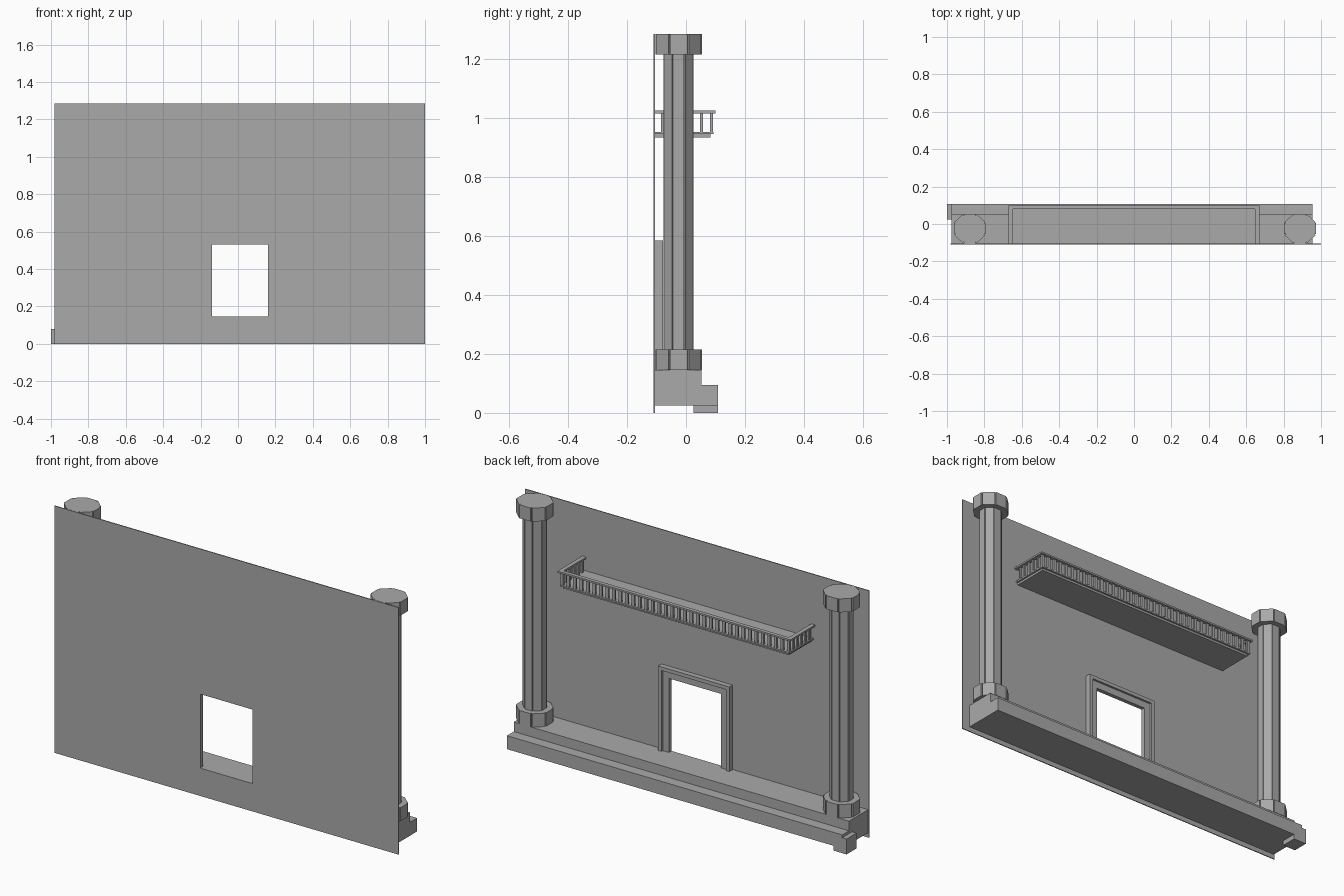
import bpy, bmesh
from math import cos, sin, pi, tan

cube = bpy.data.objects.get("Cube")
if cube:
    bpy.data.objects.remove(cube)

stone = bpy.data.materials.new("grey stone")
stone.use_nodes = True
GREY = (0.4, 0.4, 0.4, 1)
stone.diffuse_color = GREY
stone.node_tree.nodes["Principled BSDF"].inputs["Base Color"].default_value = GREY


def finish(name, bm):
    bmesh.ops.recalc_face_normals(bm, faces=bm.faces)
    mesh = bpy.data.meshes.new(name)
    bm.to_mesh(mesh)
    bm.free()
    mesh.materials.append(stone)
    obj = bpy.data.objects.new(name, mesh)
    bpy.context.collection.objects.link(obj)
    return obj


def add_prism(bm, points, direction):
    """Extrude a closed outline along a direction."""
    face = bm.faces.new([bm.verts.new(p) for p in points])
    grown = bmesh.ops.extrude_face_region(bm, geom=[face], use_keep_orig=True)
    verts = [g for g in grown["geom"] if isinstance(g, bmesh.types.BMVert)]
    bmesh.ops.translate(bm, verts=verts, vec=direction)


def add_box(bm, x, y, z):
    add_prism(bm, [(x[0], y[0], z[0]), (x[1], y[0], z[0]),
                   (x[1], y[1], z[0]), (x[0], y[1], z[0])], (0, 0, z[1] - z[0]))


def box(name, x, y, z):
    bm = bmesh.new()
    add_box(bm, x, y, z)
    return finish(name, bm)


BACK = -0.105            # rear face of the thin wall
DOOR = (-0.14, 0.16)
FLOOR, DOOR_TOP = 0.145, 0.53

# Thin wall with a door opening: one ring of faces, then thickness
bm = bmesh.new()
xs, zs = (-0.98, *DOOR, 1.0), (0, FLOOR, DOOR_TOP, 1.285)
grid = [[bm.verts.new((x, -0.11, z)) for z in zs] for x in xs]
for i in range(3):
    for j in range(3):
        if (i, j) != (1, 1):
            bm.faces.new((grid[i][j], grid[i + 1][j],
                          grid[i + 1][j + 1], grid[i][j + 1]))
grown = bmesh.ops.extrude_face_region(bm, geom=bm.faces[:], use_keep_orig=True)
bmesh.ops.translate(bm, vec=(0, BACK + 0.11, 0), verts=[
    g for g in grown["geom"] if isinstance(g, bmesh.types.BMVert)])
finish("wall", bm)

# Stepped plinth with a small hanging block at one end
bm = bmesh.new()
outline = [(BACK, 0.025), (0.108, 0.025), (0.108, 0.095),
           (0.052, 0.095), (0.052, FLOOR), (BACK, FLOOR)]
add_prism(bm, [(-0.975, y, z) for y, z in outline], (1.93, 0, 0))
finish("plinth", bm)
box("plinth_end_block", (-1.0, -0.925), (0.025, 0.108), (0, 0.08))


# Door surround made of two stepped bands
def door_band(name, inner, outer, depth):
    def arch(offset, order):
        left, right = DOOR[0] - offset, DOOR[1] + offset
        pts = [(left, FLOOR), (left, DOOR_TOP + offset),
               (right, DOOR_TOP + offset), (right, FLOOR)]
        return pts[::order]
    band = bmesh.new()
    pts = arch(outer, 1) + arch(inner, -1)
    add_prism(band, [(x, BACK, z) for x, z in pts], (0, depth, 0))
    finish(name, band)


door_band("door_frame_inner", 0.0, 0.036, 0.016)
door_band("door_frame_outer", 0.036, 0.055, 0.027)


# Columns: eight flat sides with a narrow notch at each corner
def notched_outline(cx, cy, apothem, z):
    half = apothem * tan(pi / 8) * 0.9
    pts = []
    for k in range(8):
        a = k * pi / 4
        for t in (-half, half):
            pts.append((apothem * cos(a) - t * sin(a),
                        apothem * sin(a) + t * cos(a)))
        b = a + pi / 8
        pts.append((apothem * 0.96 * cos(b), apothem * 0.96 * sin(b)))
    return [(cx + 1.08 * px, cy + py, z) for px, py in pts]


for side, cx in (("right", -0.878), ("left", 0.888)):
    for part, r, low, high in (("base", 0.079, FLOOR, 0.215),
                               ("shaft", 0.051, 0.215, 1.215),
                               ("capital", 0.079, 1.215, 1.285)):
        bm = bmesh.new()
        add_prism(bm, notched_outline(cx, -0.025, r, low), (0, 0, high - low))
        finish(f"{side}_column_{part}", bm)

# Balcony floor with a chamfered lower edge
bm = bmesh.new()
add_box(bm, (-0.66, 0.66), (BACK, 0.093), (0.945, 0.953))
add_box(bm, (-0.65, 0.65), (BACK, 0.083), (0.934, 0.945))
finish("balcony_floor", bm)

# Handrail around three sides
bm = bmesh.new()
rail = [(-0.67, BACK), (-0.67, 0.1), (0.67, 0.1), (0.67, BACK),
        (0.648, BACK), (0.648, 0.08), (-0.648, 0.08), (-0.648, BACK)]
add_prism(bm, [(x, y, 1.016) for x, y in rail], (0, 0, 0.009))
finish("balcony_handrail", bm)

# Balusters along the front edge and both ends
bm = bmesh.new()


def baluster(x, y, wx, wy):
    add_box(bm, (x - wx, x + wx), (y - wy, y + wy), (0.953, 1.016))


COUNT = 36
for i in range(COUNT):
    baluster(-0.652 + 1.304 * i / (COUNT - 1), 0.086, 0.008, 0.005)
for i in range(1, 6):
    for sx in (-1, 1):
        baluster(sx * 0.655, 0.086 - 0.033 * i, 0.005, 0.005)
finish("balcony_balusters", bm)
